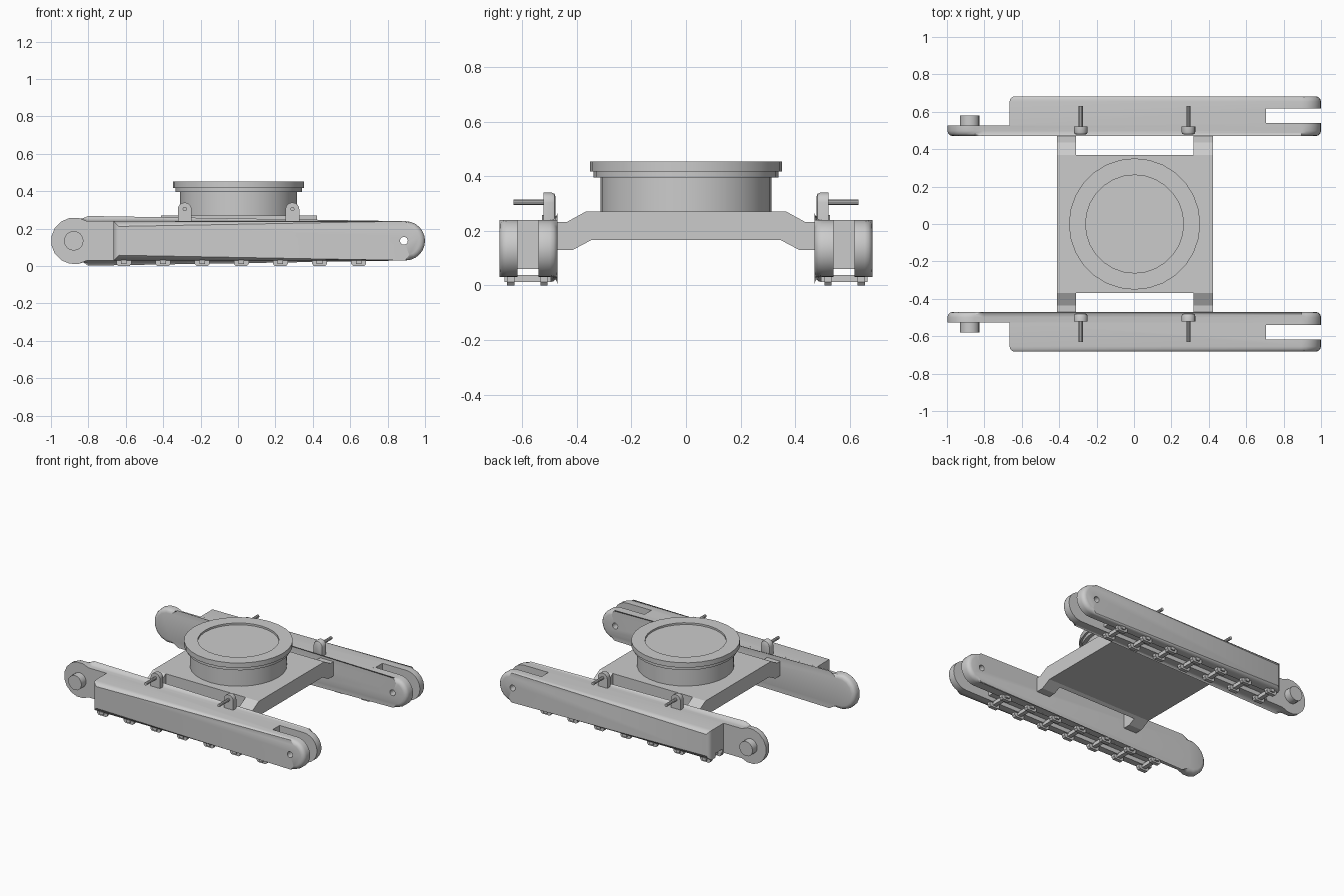
import bpy, bmesh, math

if "Cube" in bpy.data.objects:
    bpy.data.objects.remove(bpy.data.objects["Cube"])


def finish(bm, name, smooth=True, mirror=False):
    bmesh.ops.recalc_face_normals(bm, faces=bm.faces)
    me = bpy.data.meshes.new(name)
    bm.to_mesh(me)
    bm.free()
    ob = bpy.data.objects.new(name, me)
    bpy.context.collection.objects.link(ob)
    bpy.ops.object.select_all(action='DESELECT')
    ob.select_set(True)
    bpy.context.view_layer.objects.active = ob
    if smooth:
        bpy.ops.object.shade_smooth_by_angle(angle=math.radians(35))
    if mirror:
        m = ob.modifiers.new("mirror", 'MIRROR')
        m.use_axis = (False, True, False)
    return ob


def prism(bm, pts, axis, a, b, bevel_a=0, bevel_b=0, segs=3):
    """Extrude a profile: (x, z) along y, or (y, z) along x, rounding either cap."""
    def at(p, d):
        return (p[0], d, p[1]) if axis == 'y' else (d, p[0], p[1])
    va = [bm.verts.new(at(p, a)) for p in pts]
    vb = [bm.verts.new(at(p, b)) for p in pts]
    fa, fb = bm.faces.new(va), bm.faces.new(vb[::-1])
    n = len(pts)
    for i in range(n):
        j = (i + 1) % n
        bm.faces.new((va[j], va[i], vb[i], vb[j]))
    for face, r in ((fa, bevel_a), (fb, bevel_b)):
        if r:
            bmesh.ops.bevel(bm, geom=list(face.edges), offset=r, segments=segs,
                            profile=0.5, affect='EDGES', clamp_overlap=True)


def rect(x0, x1, z0, z1):
    return [(x0, z0), (x1, z0), (x1, z1), (x0, z1)]


def arc(cx, cz, r, d0, d1, n):
    return [(cx + r * math.cos(math.radians(d0 + (d1 - d0) * i / n)),
             cz + r * math.sin(math.radians(d0 + (d1 - d0) * i / n))) for i in range(n + 1)]


def circle(cx, cz, r, n):
    return arc(cx, cz, r, 0, 360, n)[:-1]


def cut(ob, pts, a, b):
    """Subtract a profile extruded along y and drop the cutter."""
    bm = bmesh.new()
    prism(bm, pts, 'y', a, b)
    c = finish(bm, "cutter", smooth=False)
    c.hide_render = True
    m = ob.modifiers.new("cut", 'BOOLEAN')
    m.operation, m.solver, m.object = 'DIFFERENCE', 'EXACT', c
    bpy.context.view_layer.objects.active = ob
    bpy.ops.object.modifier_move_to_index(modifier="cut", index=0)
    bpy.ops.object.modifier_apply(modifier="cut")
    bpy.data.objects.remove(c)


Z = 0.135          # axle height
nose = arc(0.895, Z, 0.105, -90, 90, 12)
hole = circle(0.887, Z, 0.021, 16)

# inner side plate with the rounded drive arm at the left end
bm = bmesh.new()
prism(bm, nose + arc(-0.875, Z, 0.125, 57, 303, 11), 'y', 0.47, 0.527, bevel_a=0.028)
inner = finish(bm, "inner_side_plate", mirror=True)
cut(inner, hole, 0.4, 0.6)

# outer track frame with wheel slot, open channel underneath and axle hole
bm = bmesh.new()
prism(bm, nose + [(-0.665, 0.24), (-0.665, 0.03)], 'y', 0.527, 0.683, bevel_b=0.028)
outer = finish(bm, "outer_track_frame", mirror=True)
cut(outer, rect(0.705, 1.1, -0.1, 0.4), 0.54, 0.617)
cut(outer, rect(-0.8, 0.8, -0.1, 0.06), 0.54, 0.617)
cut(outer, hole, 0.5, 0.8)

# drive pin on the arm
bm = bmesh.new()
prism(bm, circle(-0.878, Z, 0.052, 16), 'y', 0.52, 0.58)
finish(bm, "drive_pin", mirror=True)

# roller cross bars with tapered feet
bm = bmesh.new()
for i in range(7):
    x = -0.61 + 0.2092 * i
    prism(bm, rect(x - 0.015, x + 0.015, 0.012, 0.038), 'y', 0.495, 0.665)
    for y in (0.52, 0.642):
        foot = [(x - 0.03, 0), (x + 0.03, 0), (x + 0.04, 0.012),
                (x + 0.04, 0.033), (x - 0.04, 0.033), (x - 0.04, 0.012)]
        prism(bm, foot, 'y', y - 0.013, y + 0.013)
finish(bm, "roller_bars", smooth=False, mirror=True)

# upright lugs and their rods
for n, x in enumerate((-0.285, 0.291)):
    bm = bmesh.new()
    prism(bm, [(x - 0.037, 0.225), (x + 0.037, 0.225)] + arc(x, 0.303, 0.037, 0, 180, 8),
          'y', 0.478, 0.522, bevel_a=0.014, segs=2)
    finish(bm, f"lug_{n + 1}", mirror=True)
    bm = bmesh.new()
    prism(bm, circle(x, 0.305, 0.011, 10), 'y', 0.51, 0.632)
    finish(bm, f"lug_rod_{n + 1}", mirror=True)

# chassis: central slab and two bent cross legs
legs = [(0.345, 0.167), (0.415, 0.13), (0.475, 0.13), (0.475, 0.232), (0.437, 0.232), (0.368, 0.27)]
slab = [(0.345, 0.167), (0.368, 0.155), (0.368, 0.27)]
for name, half, x0, x1 in (("chassis_leg_left", legs, -0.412, -0.31),
                           ("chassis_slab", slab, -0.31, 0.318),
                           ("chassis_leg_right", legs, 0.318, 0.422)):
    bm = bmesh.new()
    prism(bm, half + [(-y, z) for y, z in reversed(half)], 'x', x0, x1)
    finish(bm, name, smooth=False)

# turntable: lathed drum, stepped flange and shallow top recess
bm = bmesh.new()
N = 28
prof = [(0.313, 0.265), (0.313, 0.395), (0.338, 0.395), (0.338, 0.418), (0.351, 0.418),
        (0.351, 0.453), (0.262, 0.453), (0.262, 0.44)]
rings = [[bm.verts.new((0.003 + r * math.cos(2 * math.pi * k / N),
                        r * math.sin(2 * math.pi * k / N), z)) for k in range(N)] for r, z in prof]
for lo, hi in zip(rings, rings[1:]):
    for k in range(N):
        j = (k + 1) % N
        bm.faces.new((lo[k], lo[j], hi[j], hi[k]))
bm.faces.new(rings[0][::-1])
bm.faces.new(rings[-1])
finish(bm, "turntable")
